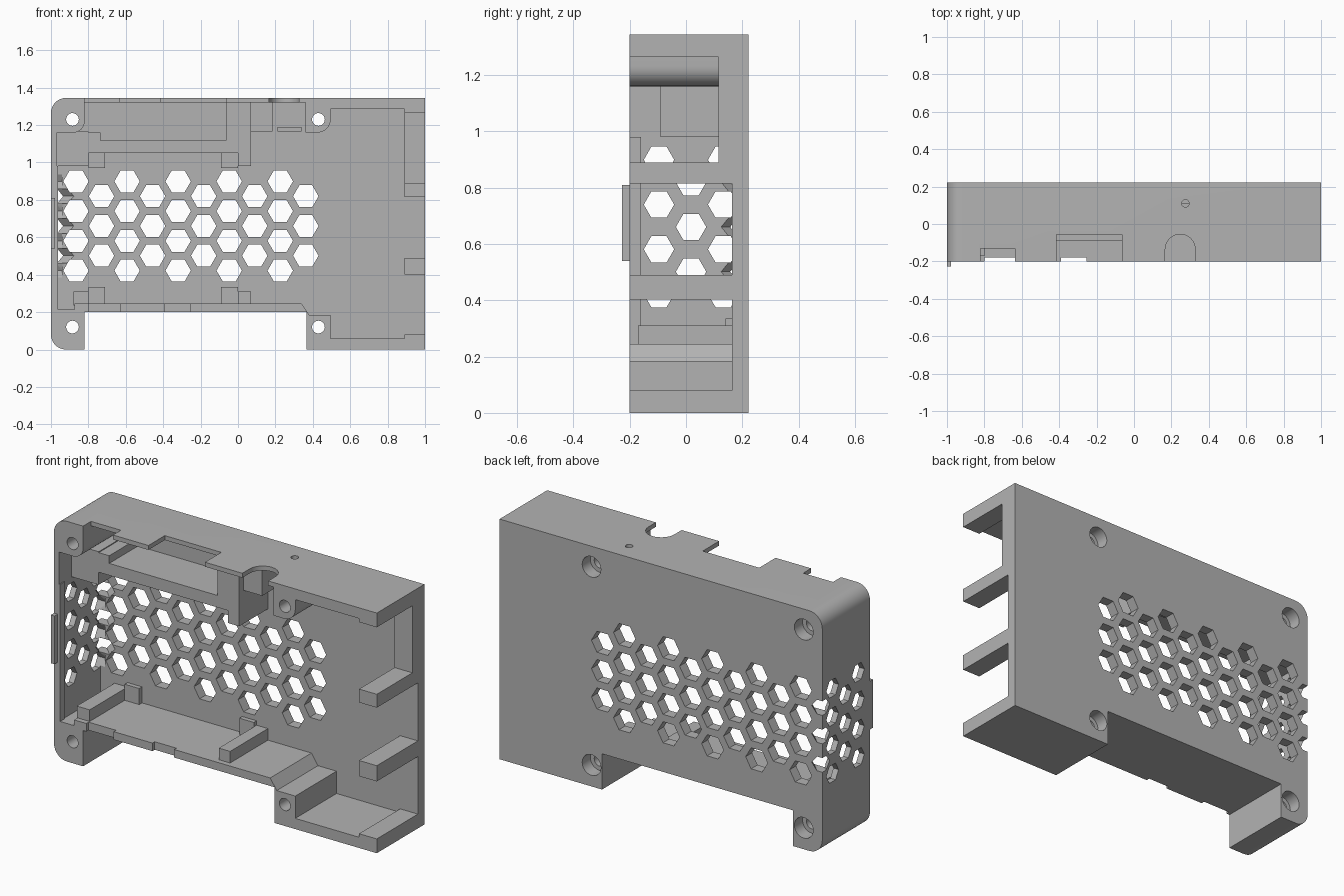
import bpy, bmesh, math
from mathutils import Matrix, Vector

cube = bpy.data.objects.get("Cube")
if cube:
    bpy.data.objects.remove(cube, do_unlink=True)

grey = bpy.data.materials.new("mid grey plastic")
grey.use_nodes = True
COLOUR = (0.45, 0.45, 0.45, 1)
grey.diffuse_color = COLOUR
grey.node_tree.nodes["Principled BSDF"].inputs["Base Color"].default_value = COLOUR

PLACE = {"x": lambda a, b, d: (d, a, b),
         "y": lambda a, b, d: (a, d, b),
         "z": lambda a, b, d: (a, b, d)}


def add_prism(bm, points, axis, lo, hi):
    """Extrude a flat profile along an axis."""
    face = bm.faces.new([bm.verts.new(PLACE[axis](a, b, lo)) for a, b in points])
    extruded = bmesh.ops.extrude_face_region(bm, geom=[face])
    shift = Vector(PLACE[axis](0, 0, hi - lo))
    verts = [g for g in extruded["geom"] if isinstance(g, bmesh.types.BMVert)]
    bmesh.ops.translate(bm, verts=verts, vec=shift)


def make(name, prisms, matrix=None):
    bm = bmesh.new()
    for prism in prisms:
        add_prism(bm, *prism)
    bmesh.ops.recalc_face_normals(bm, faces=bm.faces)
    mesh = bpy.data.meshes.new(name)
    bm.to_mesh(mesh)
    bm.free()
    mesh.materials.append(grey)
    if matrix:
        mesh.transform(matrix)
    obj = bpy.data.objects.new(name, mesh)
    bpy.context.collection.objects.link(obj)
    return obj


def arc(cx, cy, r, start, end, steps=8):
    return [(cx + r * math.cos(math.radians(start + (end - start) * i / steps)),
             cy + r * math.sin(math.radians(start + (end - start) * i / steps)))
            for i in range(steps + 1)]


def ring(cx, cy, r, n):
    return arc(cx, cy, r, 0, 360, n)[:-1]


def rect(a0, a1, b0, b1):
    return [(a0, b0), (a1, b0), (a1, b1), (a0, b1)]


def box(x0, x1, y0, y1, z0, z1):
    return (rect(x0, x1, z0, z1), "y", y0, y1)


def cut(target, name, prisms, matrix=None):
    cutter = make(name, prisms, matrix)
    cutter.hide_render = True
    mod = target.modifiers.new(name, "BOOLEAN")
    mod.operation, mod.solver, mod.object = "DIFFERENCE", "EXACT", cutter
    bpy.context.view_layer.objects.active = target
    bpy.ops.object.modifier_apply(modifier=name)
    bpy.data.objects.remove(cutter, do_unlink=True)


FRONT, FLOOR, BACK, TOP = -0.2, 0.165, 0.222, 1.345

# Outer shell: rounded left corners and a stepped underside
outline = (arc(-0.92, 0.08, 0.08, 180, 270)
           + [(-0.82, 0), (-0.82, 0.2), (0.365, 0.2), (0.365, 0), (1, 0), (1, TOP)]
           + arc(-0.92, TOP - 0.08, 0.08, 90, 180))
case = make("case_shell", [(outline, "y", FRONT, BACK)])

# Main cavity, leaving the walls and the four screw bosses
cavity = ([(-0.968, 0.213), (-0.875, 0.213), (-0.875, 0.245), (0.34, 0.245),
           (0.38, 0.185), (0.495, 0.185), (0.495, 0.06), (0.89, 0.06),
           (0.89, 1.285), (0.495, 1.285)]
          + arc(0.425, 1.23, 0.07, 0, -90)
          + [(0.36, 1.16), (0.36, 1.32), (-0.82, 1.32)]
          + arc(-0.88, 1.22, 0.06, 0, -90)
          + [(-0.968, 1.16)])
cut(case, "cavity", [(cavity, "y", FRONT - 0.1, FLOOR)])

# Connector openings in the right-hand wall
cut(case, "side_openings", [box(0.87, 1.1, FRONT - 0.1, y, z0, z1) for z0, z1, y in
                            ((0.08, 0.402, 0.164), (0.49, 0.815, 0.164), (0.89, 1.265, 0.115))])

# Top notches, the arched jack notch and a pin hole
jack = [(0.167, -0.3), (0.327, -0.3)] + arc(0.247, -0.135, 0.08, 0, 180, 16)
cut(case, "top_notches", [(rect(-0.82, -0.635, -0.3, -0.13), "z", 1.3, 1.4),
                          (rect(-0.415, -0.065, -0.3, -0.055), "z", 1.3, 1.4),
                          (jack, "z", 1.3, 1.4),
                          (ring(0.275, 0.11, 0.02, 16), "z", 1.25, 1.4)])

# Shallow notches along the bottom wall
cut(case, "bottom_notches", [box(x0, x1, -0.3, -0.18, 0.15, 0.27)
                             for x0, x1 in ((-0.8, -0.63), (-0.39, -0.255))])

# Screw holes with counterbores at the back
screws = [(x, z) for x in (-0.885, 0.43) for z in (0.12, 1.23)]
cut(case, "screw_holes", [(ring(x, z, 0.034, 24), "y", -0.3, 0.3) for x, z in screws])
cut(case, "screw_counterbores", [(ring(x, z, 0.058, 24), "y", 0.15, 0.3) for x, z in screws])

# Honeycomb vents in the back plate
STEP = 0.159


def column_rows(col):
    return [0.422 + STEP * (r + 0.5 * (col % 2)) for r in range(4 - col % 2)]


cut(case, "back_vents", [(ring(-0.866 + 0.1365 * c, z, 0.068, 6), "y", 0.1, 0.3)
                         for c in range(10) for z in column_rows(c)])

# Honeycomb vents in the left wall, and the row through its rear corner
cut(case, "side_vents", [(ring(-0.096 + 0.114 * c, z, 0.054, 6), "x", -1.1, -0.94)
                         for c in range(3) for z in column_rows(c)])
corner = (Matrix.Translation((-1, BACK, 0)) @ Matrix.Rotation(math.radians(45), 4, "Z"))
cut(case, "corner_vents", [(ring(0, z, 0.046, 6), "y", -0.15, 0.1)
                           for z in column_rows(1)], corner)

# Inner ribs and ledges that hold the board
RIB = -0.09
parts = {
    "upper_left_block": box(-0.975, -0.8, RIB, 0.17, 0.98, 1.165),
    "upper_left_step": box(-0.81, -0.735, RIB, 0.17, 1.05, 1.16),
    "upper_ledge": box(-0.74, 0.01, RIB, 0.17, 1.05, 1.117),
    "upper_pillar": box(-0.065, 0.005, RIB, 0.17, 1.05, 1.325),
    "upper_rib": box(0, 0.07, RIB, 0.17, 0.98, 1.325),
    "jack_block": box(0.065, 0.185, -0.05, 0.17, 1.166, 1.325),
    "jack_rest": box(0.21, 0.34, 0.11, 0.17, 1.165, 1.19),
    "lower_left_rib": box(-0.88, -0.8, -0.17, 0.17, 0.235, 0.31),
    "lower_rib": box(0, 0.07, -0.17, 0.17, 0.235, 0.31),
    "left_wall_lip": box(-0.97, -0.962, FRONT, -0.16, 0.212, 0.98),
    "left_clip_tab": box(-1, -0.978, -0.228, -0.19, 0.54, 0.81),
}
for x in (-0.8, -0.09):
    side = "left" if x < -0.5 else "middle"
    parts["lower_%s_stop" % side] = box(x, x + 0.09, 0.14, 0.17, 0.24, 0.335)
    parts["upper_%s_stop" % side] = box(x, x + 0.09, 0.14, 0.17, 0.97, 1.055)
for name, shape in parts.items():
    make(name, [shape])

# Smooth the rounded corners and holes, keep the edges crisp
bpy.ops.object.select_all(action="DESELECT")
case.select_set(True)
bpy.context.view_layer.objects.active = case
bpy.ops.object.shade_smooth_by_angle(angle=math.radians(30))
